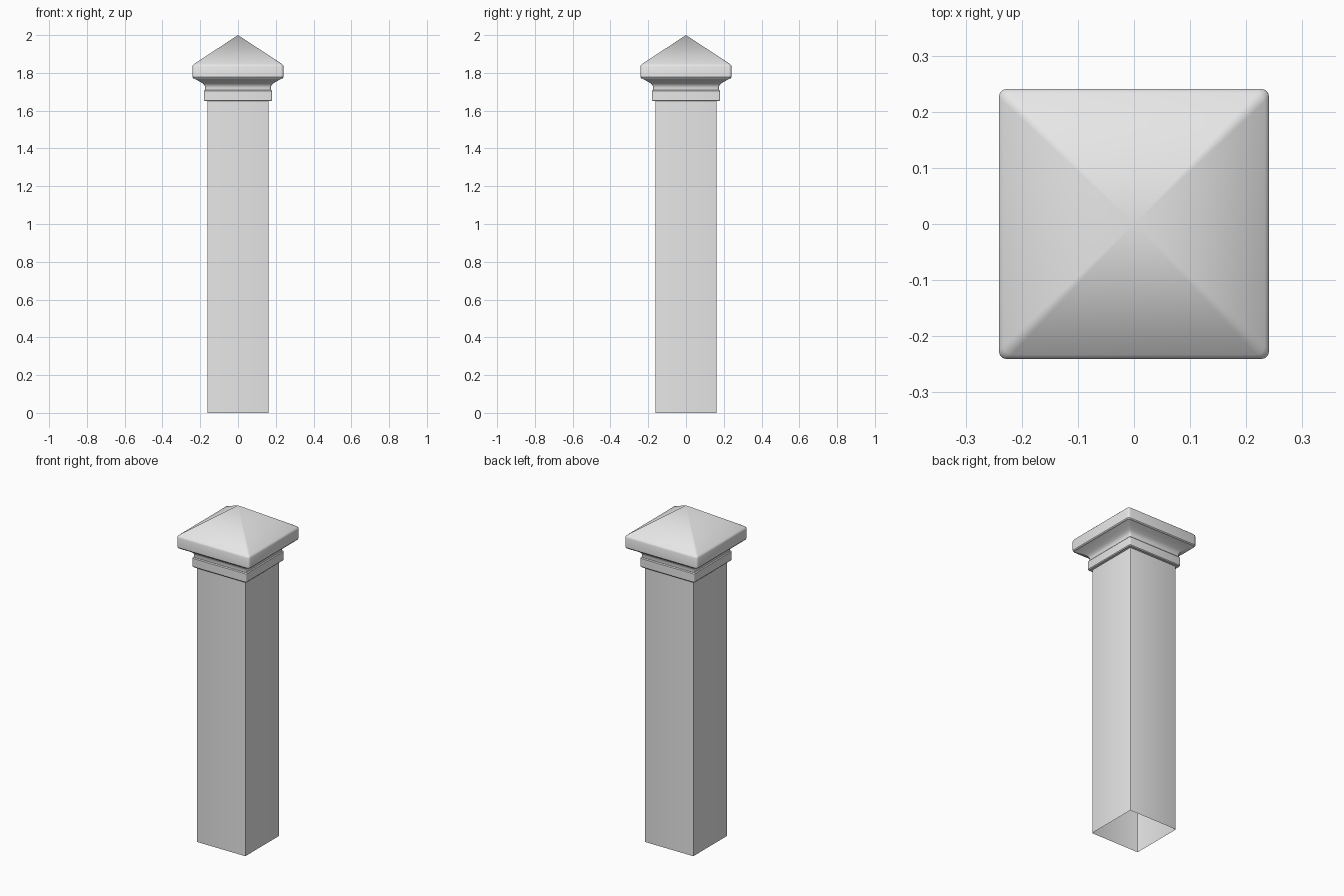
import bpy
import bmesh
import math

cube = bpy.data.objects.get("Cube")
if cube:
    bpy.data.objects.remove(cube, do_unlink=True)

stone = bpy.data.materials.new("light_grey")
stone.use_nodes = True
GREY = (0.8, 0.8, 0.8, 1)
stone.diffuse_color = GREY
stone.node_tree.nodes["Principled BSDF"].inputs["Base Color"].default_value = GREY


def square_ring(bm, half, z, radius, steps=3):
    """Square outline with rounded corners."""
    ring = []
    inner = half - radius
    for corner in range(4):
        start = corner * math.pi / 2
        sx = 1 if corner in (0, 3) else -1
        sy = 1 if corner in (0, 1) else -1
        for i in range(steps + 1):
            a = start + i / steps * math.pi / 2
            ring.append(bm.verts.new((sx * inner + radius * math.cos(a),
                                      sy * inner + radius * math.sin(a), z)))
    return ring


def square_loft(name, profile, radius, apex=None):
    """Stack square rings of (half width, height), optionally closed to a point."""
    bm = bmesh.new()
    rings = [square_ring(bm, half, z, radius) for half, z in profile]
    count = len(rings[0])
    for low, high in zip(rings, rings[1:]):
        for i in range(count):
            j = (i + 1) % count
            bm.faces.new((low[i], low[j], high[j], high[i]))
    if apex is not None:
        tip = bm.verts.new((0, 0, apex))
        for i in range(count):
            bm.faces.new((rings[-1][i], rings[-1][(i + 1) % count], tip))
    mesh = bpy.data.meshes.new(name)
    bm.to_mesh(mesh)
    bm.free()
    mesh.materials.append(stone)
    obj = bpy.data.objects.new(name, mesh)
    bpy.context.collection.objects.link(obj)
    bpy.ops.object.select_all(action='DESELECT')
    obj.select_set(True)
    bpy.context.view_layer.objects.active = obj
    bpy.ops.object.shade_smooth_by_angle(angle=math.radians(32))
    return obj


# Hollow post, open at the foot
square_loft("post_shaft", [(0.162, 0), (0.162, 1.66)], 0.004)

# Raised band around the top of the post
square_loft("collar_band", [(0.16, 1.65), (0.176, 1.65), (0.18, 1.655),
                            (0.18, 1.704), (0.176, 1.709), (0.165, 1.709)], 0.006)

# Neck flaring out under the cap
square_loft("cap_neck", [(0.174, 1.705), (0.174, 1.724), (0.178, 1.735),
                         (0.188, 1.745), (0.208, 1.757), (0.232, 1.770)], 0.008)

# Overhanging cap with a pyramid top
square_loft("pyramid_cap", [(0.230, 1.769), (0.237, 1.771), (0.241, 1.777),
                            (0.241, 1.835), (0.239, 1.841), (0.233, 1.847)],
            0.015, apex=2.0)
